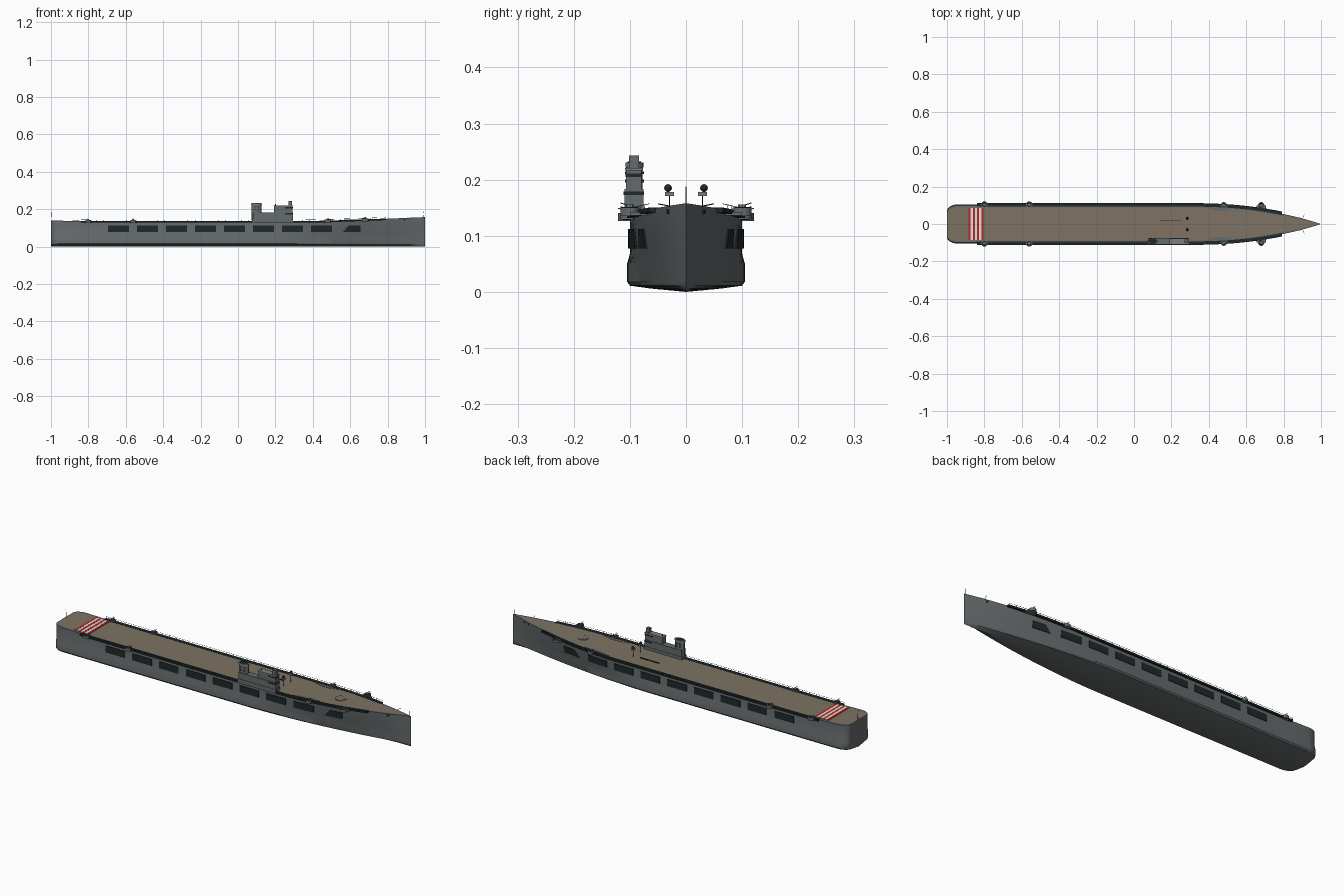
import bpy, bmesh, math
from mathutils import Vector

cube = bpy.data.objects.get("Cube")
if cube:
    bpy.data.objects.remove(cube, do_unlink=True)


def material(name, r, g, b):
    m = bpy.data.materials.new(name)
    m.use_nodes = True
    m.diffuse_color = (r, g, b, 1)
    m.node_tree.nodes["Principled BSDF"].inputs["Base Color"].default_value = (r, g, b, 1)
    return m


HULL = material("hull grey", 0.13, 0.145, 0.15)
DECK = material("deck tan", 0.21, 0.17, 0.125)
DARK = material("dark opening", 0.014, 0.022, 0.023)
LIGHT = material("light grey", 0.2, 0.215, 0.22)
RED = material("stripe red", 0.45, 0.02, 0.02)
WHITE = material("stripe white", 0.75, 0.75, 0.72)


def finish(name, bm, mats, smooth=False):
    bmesh.ops.recalc_face_normals(bm, faces=bm.faces)
    mesh = bpy.data.meshes.new(name)
    bm.to_mesh(mesh)
    bm.free()
    ob = bpy.data.objects.new(name, mesh)
    bpy.context.collection.objects.link(ob)
    for m in mats:
        mesh.materials.append(m)
    if smooth:
        bpy.ops.object.select_all(action='DESELECT')
        ob.select_set(True)
        bpy.context.view_layer.objects.active = ob
        bpy.ops.object.shade_smooth_by_angle(angle=math.radians(30))
    return ob


def prism(name, lower, upper, mat):
    """Solid between two matching outlines."""
    bm = bmesh.new()
    a = [bm.verts.new(p) for p in lower]
    b = [bm.verts.new(p) for p in upper]
    bm.faces.new(a)
    bm.faces.new(b)
    for i in range(len(a)):
        j = (i + 1) % len(a)
        bm.faces.new((a[i], a[j], b[j], b[i]))
    return finish(name, bm, [mat])


def box(name, x0, x1, y0, y1, z0, z1, mat):
    ring = [(x0, y0), (x1, y0), (x1, y1), (x0, y1)]
    return prism(name, [(x, y, z0) for x, y in ring], [(x, y, z1) for x, y in ring], mat)


def drum(name, x, y, z0, z1, r, mat, sy=1.0, n=16):
    ring = [(x + r * math.cos(i * math.tau / n), y + sy * r * math.sin(i * math.tau / n)) for i in range(n)]
    return prism(name, [(*p, z0) for p in ring], [(*p, z1) for p in ring], mat)


def rod(name, p, q, r, mat):
    p, q = Vector(p), Vector(q)
    turn = (q - p).to_track_quat('Z', 'Y')
    ring = [turn @ Vector((r * math.cos(i * math.tau / 6), r * math.sin(i * math.tau / 6), 0)) for i in range(6)]
    return prism(name, [p + v for v in ring], [q + v for v in ring], mat)


# Hull form: deck edge, lower body and sheer
def stern_cut(x):
    t = min(1, max(0, (-0.94 - x) / 0.06))
    return 0.035 * (1 - math.sqrt(1 - t * t))


def edge(x):
    return 0.1 * (1 - max(0, (x - 0.3) / 0.7) ** 2.25) - stern_cut(x)


def low(x):
    return 0.105 * (1 - max(0, (x - 0.1) / 0.9) ** 1.9) - stern_cut(x)


def deck_z(x):
    return 0.135 + 0.023 * max(0, (x - 0.35) / 0.65) ** 1.3 + 0.005 * max(0, (-0.8 - x) / 0.2)


def waist(x):
    return edge(x) if low(x) > edge(x) else low(x) + (edge(x) - low(x)) * 0.35


def side(x, z):
    k = (z - 0.068) / (deck_z(x) - 0.068)
    return waist(x) + (edge(x) - waist(x)) * k


def hull():
    bm = bmesh.new()
    stations = [-1 + 0.06 * (1 - math.cos(i * math.pi / 16)) for i in range(9)]
    stations += [-0.84 + 0.04 * i for i in range(47)]
    rings = []
    for x in stations:
        b, w, z = low(x), edge(x), deck_z(x)
        inner = w - min(0.012, w * 0.3)
        half = [(b * 0.6, 0.006), (b * 0.95, 0.011), (b, 0.018), (b, 0.05),
                (waist(x), 0.068), (w, z), (inner, z)]
        outline = [(0, 0)] + half + [(-y, h) for y, h in reversed(half)]
        rings.append([bm.verts.new((x, y, h)) for y, h in outline])
    n = len(rings[0])
    for a, b in zip(rings, rings[1:]):
        for i in range(n):
            j = (i + 1) % n
            f = bm.faces.new((a[i], a[j], b[j], b[i]))
            f.material_index = int(i == 7)
    bm.faces.new(rings[0])
    bmesh.ops.remove_doubles(bm, verts=bm.verts, dist=0.0002)
    return finish("hull", bm, [HULL, DECK], True)


hull()

# Stern landing stripes
for i in range(7):
    x = -0.885 + i * 0.0115
    z = deck_z(x)
    box("deck_stripe", x, x + 0.0115, -0.086, 0.086, z - 0.003, z + 0.002, WHITE if i % 2 else RED)

for s, tag in ((1, "left"), (-1, "right")):
    # Hangar side openings
    for i in range(9):
        x0 = -0.695 + i * 0.155
        x1, rake = x0 + 0.112, 0
        if i == 8:
            x0, x1, rake = 0.56, 0.655, 0.03
        quad = [(x0, 0.077), (x1, 0.077), (x1, 0.112), (x0 + rake, 0.112)]
        prism(tag + "_side_opening", [(x, s * (side(x, z) - 0.004), z) for x, z in quad],
              [(x, s * (side(x, z) + 0.003), z) for x, z in quad], DARK)

    # Catwalk with railing along the deck edge
    xs = [-0.84 + 0.0408 * i for i in range(41)]
    for a, b in zip(xs, xs[1:]):
        strip = [(a, -0.007), (b, -0.007), (b, 0.011), (a, 0.011)]
        prism(tag + "_catwalk", [(x, s * (edge(x) + o), deck_z(x) - 0.007) for x, o in strip],
              [(x, s * (edge(x) + o), deck_z(x) + 0.0015) for x, o in strip], DARK)
        rail = [(x, s * (edge(x) + 0.011), deck_z(x) + 0.008) for x in (a, b)]
        rod(tag + "_rail", rail[0], rail[1], 0.0006, DARK)
        rod(tag + "_rail_post", (a, rail[0][1], deck_z(a) - 0.006), rail[0], 0.0007, DARK)

    # Gun tubs
    for x in (-0.8, -0.56, 0.48, 0.68):
        y, z = s * max(0.1, edge(x) + 0.004), deck_z(x)
        if x > 0.6:
            box("gun_platform", x - 0.025, x + 0.025, *sorted((s * 0.07, y)), z - 0.008, z - 0.002, HULL)
        drum(tag + "_gun_tub", x, y, z - 0.009, z + 0.006, 0.017, HULL)
        drum(tag + "_gun_floor", x, y, z + 0.005, z + 0.0065, 0.013, DARK)
        drum(tag + "_gun_mount", x, y, z + 0.005, z + 0.011, 0.007, LIGHT, n=8)
        for d in (-0.003, 0.003):
            rod("gun_barrel", (x + d, y, z + 0.009), (x + d, y + s * 0.017, z + 0.014), 0.001, DARK)

    # Forward deck recess plates, bow rods and hawse holes
    plate = [(0.38, 0.089), (0.43, 0.072), (0.48, 0.069), (0.53, 0.081)]
    prism(tag + "_deck_plate", [(x, s * y, deck_z(x) - 0.003) for x, y in plate],
          [(x, s * y, deck_z(x) + 0.0015) for x, y in plate], HULL)
    rod(tag + "_bow_rod", (0.9, s * 0.025, 0.152), (0.91, s * 0.05, 0.157), 0.001, DARK)
    hole = [(0.885, 0.139), (0.895, 0.139), (0.895, 0.147), (0.885, 0.147)]
    prism(tag + "_hawse", [(x, s * (side(x, z) - 0.004), z) for x, z in hole],
          [(x, s * (side(x, z) + 0.002), z) for x, z in hole], DARK)

    # Deck lamps
    rod(tag + "_lamp_post", (0.285, s * 0.029, 0.134), (0.285, s * 0.029, 0.172), 0.001, DARK)
    box(tag + "_lamp_base", 0.278, 0.292, s * 0.029 - 0.008, s * 0.029 + 0.008, 0.171, 0.178, LIGHT)
    bm = bmesh.new()
    bmesh.ops.create_uvsphere(bm, u_segments=10, v_segments=6, radius=0.007)
    bmesh.ops.translate(bm, verts=bm.verts, vec=(0.285, s * 0.032, 0.185))
    finish(tag + "_lamp", bm, [DARK], True)

# Island: base, funnel, bridge and mast
box("island_base", 0.075, 0.295, -0.112, -0.074, 0.128, 0.15, HULL)
box("island_house", 0.08, 0.293, -0.11, -0.076, 0.15, 0.183, HULL)
drum("funnel", 0.099, -0.092, 0.14, 0.228, 0.027, HULL, 0.55)
drum("funnel_cap", 0.099, -0.092, 0.222, 0.231, 0.029, LIGHT, 0.56)
drum("funnel_mouth", 0.099, -0.092, 0.229, 0.232, 0.024, DARK, 0.5)
box("bridge", 0.192, 0.292, -0.107, -0.079, 0.18, 0.218, HULL)
box("bridge_roof", 0.19, 0.295, -0.109, -0.077, 0.216, 0.221, LIGHT)
box("bridge_windows", 0.25, 0.2945, -0.1115, -0.0745, 0.173, 0.179, DARK)
box("upper_windows", 0.25, 0.2935, -0.108, -0.078, 0.205, 0.211, DARK)
box("lookout", 0.27, 0.29, -0.102, -0.084, 0.22, 0.243, HULL)
rod("island_mast", (0.2, -0.092, 0.22), (0.2, -0.092, 0.228), 0.002, DARK)
for x in (0.088, 0.108):
    for z in (0.195, 0.21):
        box("funnel_port", x, x + 0.005, -0.109, -0.075, z, z + 0.005, DARK)

# Deck fittings
drum("bow_lift", 0.595, 0, 0.136, deck_z(0.61) + 0.002, 0.028, LIGHT, n=24)
drum("bow_lift_centre", 0.595, 0, 0.14, deck_z(0.61) + 0.003, 0.024, DECK, n=24)
for x in (0.14, 0.2):
    box("crash_barrier", x, x + 0.052, 0.018, 0.022, 0.133, 0.139, DARK)

# Bow and stern staffs
rod("bow_staff", (0.99, 0, 0.155), (0.993, 0, 0.188), 0.001, DARK)
rod("stern_staff", (-0.994, 0, 0.137), (-0.996, 0, 0.185), 0.001, DARK)
